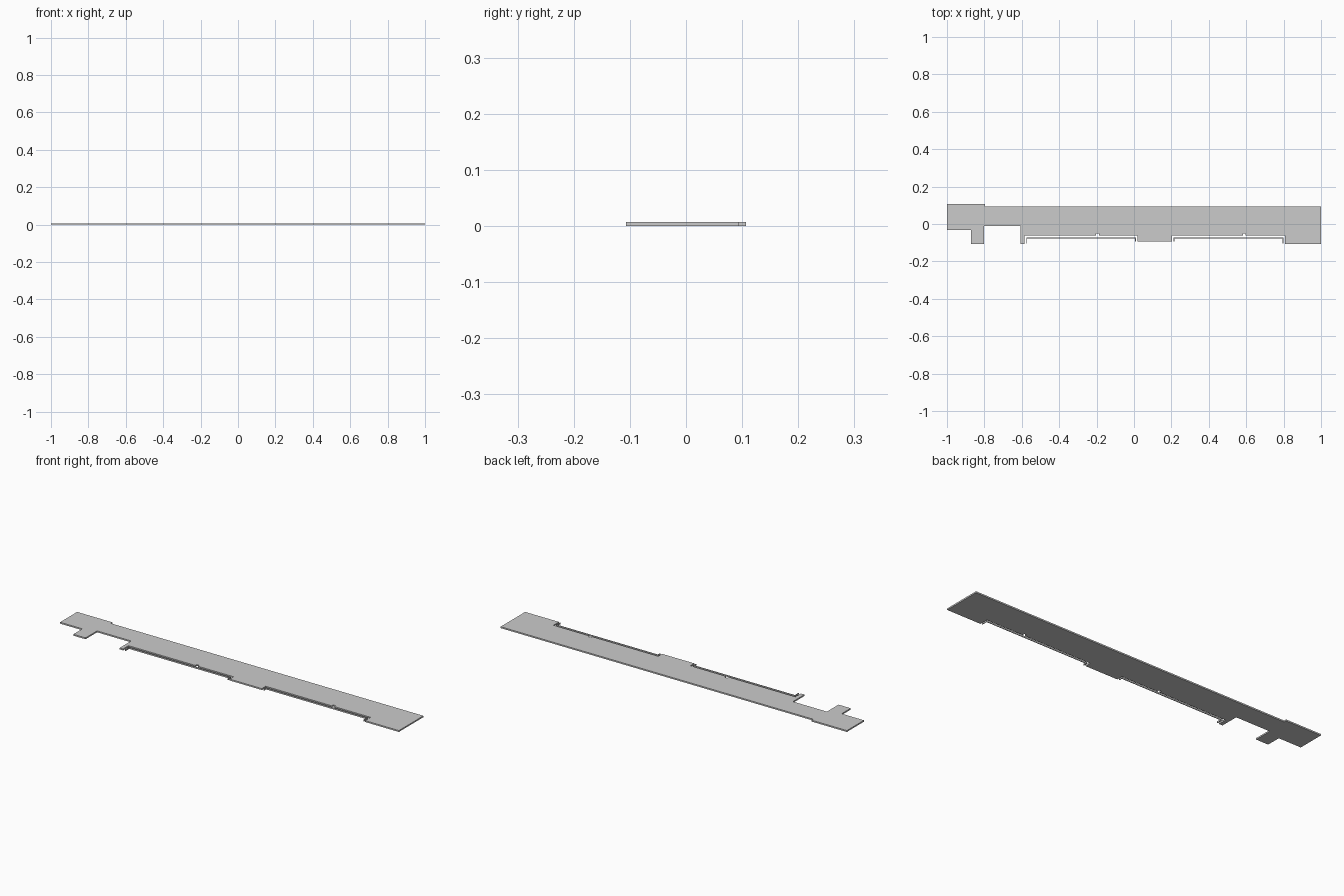
import bpy, bmesh

if "Cube" in bpy.data.objects:
    bpy.data.objects.remove(bpy.data.objects["Cube"])

T = 0.0075  # plate thickness


def plate(name, pts):
    """Extrude a flat outline from z = 0 up to the plate thickness."""
    bm = bmesh.new()
    face = bm.faces.new([bm.verts.new((x, y, 0)) for x, y in pts])
    top = bmesh.ops.extrude_face_region(bm, geom=[face])["geom"]
    bmesh.ops.translate(bm, vec=(0, 0, T),
                        verts=[v for v in top if isinstance(v, bmesh.types.BMVert)])
    bmesh.ops.recalc_face_normals(bm, faces=bm.faces)
    me = bpy.data.meshes.new(name)
    bm.to_mesh(me)
    bm.free()
    ob = bpy.data.objects.new(name, me)
    bpy.context.collection.objects.link(ob)
    return ob


LOW, EDGE = -0.107, -0.062


def notch(x):
    """Small square notch in the recessed front edge."""
    a, b = x - 0.007, x + 0.007
    return [(a, EDGE), (a, EDGE + 0.012), (b, EDGE + 0.012), (b, EDGE)]


# Main floor plate with end tabs, bay projection and recessed edges
outline = [(-1, 0.107), (-1, -0.033), (-0.872, -0.033), (-0.872, LOW),
           (-0.802, LOW), (-0.802, -0.012), (-0.606, -0.012), (-0.606, LOW),
           (-0.586, LOW), (-0.586, EDGE)]
outline += notch(-0.195)
outline += [(0.018, EDGE), (0.018, -0.094), (0.203, -0.094), (0.203, EDGE)]
outline += notch(0.59)
outline += [(0.806, EDGE), (0.806, LOW), (1, LOW), (1, 0.094),
            (-0.797, 0.094), (-0.797, 0.107)]
plate("floor_plate", outline)


# Thin trim strips running round each recess
def trim(name, x0, x1, end0, end1, y=-0.073, w=0.004):
    plate(name, [(x0, end0), (x0, y), (x1, y), (x1, end1), (x1 - w, end1),
                 (x1 - w, y - w), (x0 + w, y - w), (x0 + w, end0)])


trim("left_recess_trim", -0.576, 0.010, -0.105, -0.094)
trim("right_recess_trim", 0.212, 0.798, -0.094, -0.105)
